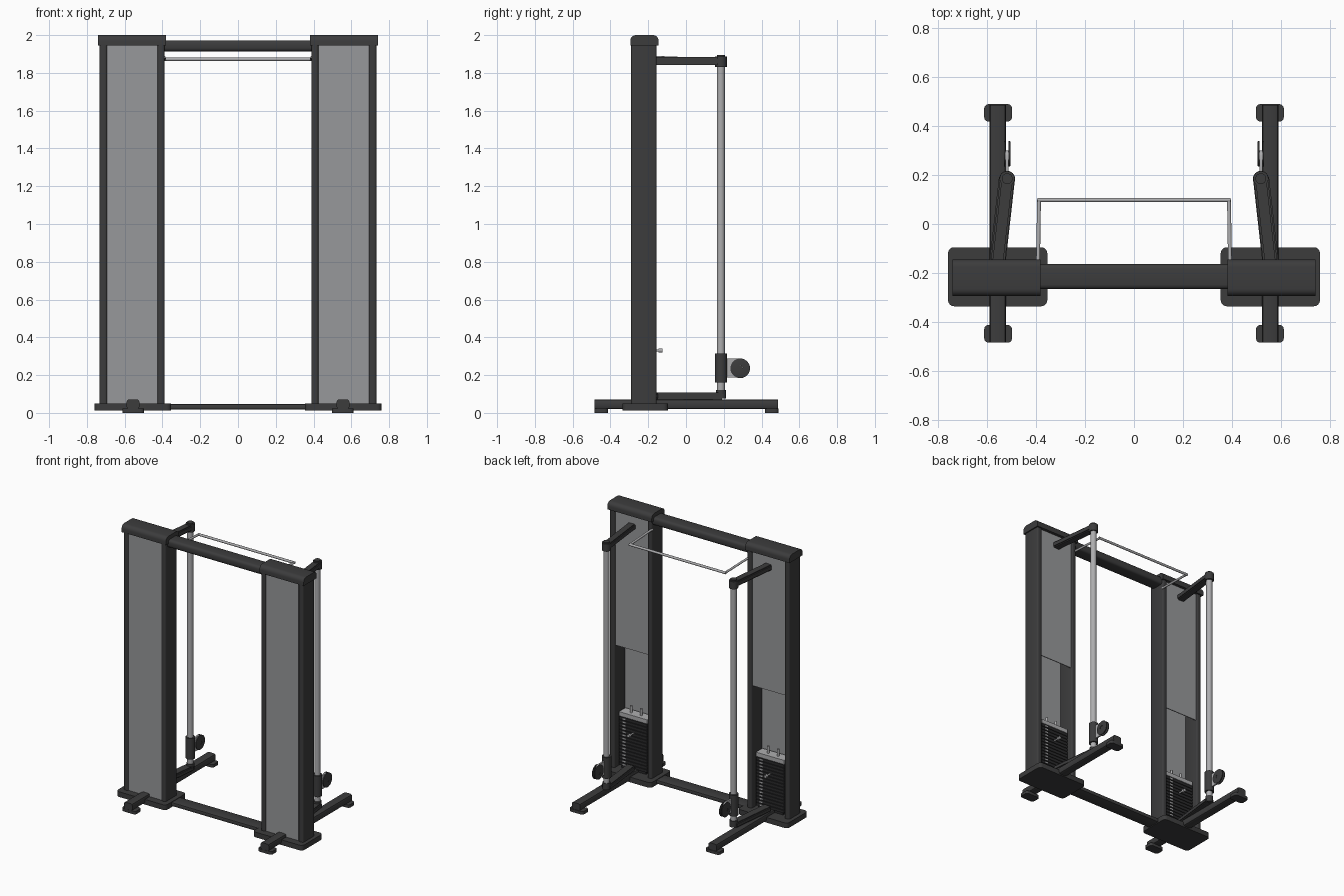
import bpy, bmesh, math
from mathutils import Vector

if "Cube" in bpy.data.objects:
    bpy.data.objects.remove(bpy.data.objects["Cube"])


def mat(name, v):
    m = bpy.data.materials.new(name)
    m.diffuse_color = (v[0], v[1], v[2], 1)
    m.use_nodes = True
    m.node_tree.nodes["Principled BSDF"].inputs["Base Color"].default_value = m.diffuse_color
    return m


DARK = mat("charcoal frame", (0.045, 0.045, 0.046))
PANEL = mat("grey panel", (0.31, 0.315, 0.325))
STEEL = mat("brushed steel", (0.42, 0.42, 0.43))
BLACK = mat("black plates", (0.022, 0.022, 0.023))


def finish(name, bm, m):
    bmesh.ops.recalc_face_normals(bm, faces=bm.faces)
    me = bpy.data.meshes.new(name)
    bm.to_mesh(me)
    bm.free()
    ob = bpy.data.objects.new(name, me)
    bpy.context.collection.objects.link(ob)
    me.materials.append(m)
    bpy.ops.object.select_all(action='DESELECT')
    ob.select_set(True)
    bpy.context.view_layer.objects.active = ob
    bpy.ops.object.shade_smooth_by_angle(angle=math.radians(35))
    return ob


def box(name, x, y, z, m, r=0.0, axis=None, seg=3, top_only=False):
    """Box from (min, max) ranges; rounds the edges that run along axis."""
    bm = bmesh.new()
    bmesh.ops.create_cube(bm, size=1)
    for v in bm.verts:
        v.co = [a[0] + (c + 0.5) * (a[1] - a[0]) for a, c in zip((x, y, z), v.co)]
    if r:
        def pick(e):
            d = e.verts[1].co - e.verts[0].co
            along = axis is None or abs(d[axis]) > 0.99 * d.length
            high = min(v.co.z for v in e.verts) > (z[0] + z[1]) / 2
            return along and (high or not top_only)
        bmesh.ops.bevel(bm, geom=[e for e in bm.edges if pick(e)], offset=r,
                        segments=seg, affect='EDGES', profile=0.5)
    return finish(name, bm, m)


def rod(name, a, b, r, m, n=20):
    """Cylinder between two points."""
    a, b = Vector(a), Vector(b)
    bm = bmesh.new()
    bmesh.ops.create_cone(bm, cap_ends=True, segments=n, radius1=r, radius2=r, depth=(b - a).length)
    q = (b - a).to_track_quat('Z', 'Y')
    for v in bm.verts:
        v.co = q @ v.co + (a + b) / 2
    return finish(name, bm, m)


def arm(name, p, q, half, z, m):
    """Flat bevelled bar from p to q in plan."""
    p, q = Vector(p), Vector(q)
    d = (q - p).normalized()
    n = Vector((-d.y, d.x)) * half
    bm = bmesh.new()
    f = bm.faces.new([bm.verts.new((c.x, c.y, z[0])) for c in (p - n, p + n, q + n, q - n)])
    up = bmesh.ops.extrude_face_region(bm, geom=[f])
    for v in up['geom']:
        if isinstance(v, bmesh.types.BMVert):
            v.co.z = z[1]
    bmesh.ops.bevel(bm, geom=bm.edges[:], offset=0.007, segments=2, affect='EDGES')
    return finish(name, bm, m)


def lathe_x(name, c, profile, m, n=28):
    """Ring turned about the x axis from a closed (x, radius) profile."""
    bm = bmesh.new()
    rings = []
    for i in range(n):
        t = 2 * math.pi * i / n
        rings.append([bm.verts.new((c[0] + x, c[1] + r * math.cos(t), c[2] + r * math.sin(t)))
                      for x, r in profile])
    k = len(profile)
    for i in range(n):
        a, b = rings[i], rings[(i + 1) % n]
        for j in range(k):
            bm.faces.new((a[j], a[(j + 1) % k], b[(j + 1) % k], b[j]))
    return finish(name, bm, m)


for s, side in ((-1, "left"), (1, "right")):
    def X(a, b):
        return tuple(sorted((s * a, s * b)))

    # Tower: side posts, cap, panels
    for nm, a, b in (("inner", 0.388, 0.426), ("outer", 0.692, 0.733)):
        box(f"{side}_{nm}_post", X(a, b), (-0.29, -0.155), (0.04, 1.95), DARK, 0.012, 2)
    box(f"{side}_tower_cap", X(0.381, 0.742), (-0.295, -0.145), (1.945, 2.0), DARK, 0.03, 0, 5, True)
    box(f"{side}_front_panel", X(0.42, 0.70), (-0.282, -0.276), (0.045, 1.95), PANEL)
    box(f"{side}_back_panel", X(0.42, 0.70), (-0.172, -0.166), (0.95, 1.95), PANEL)

    # Weight stack with selector pin
    cx = s * 0.558
    for i in range(15):
        z = 0.07 + i * 0.024
        box(f"{side}_weight_plate", (cx - 0.115, cx + 0.115), (-0.255, -0.18), (z, z + 0.02), BLACK)
        box(f"{side}_plate_label", (cx + 0.06, cx + 0.085), (-0.181, -0.178), (z + 0.005, z + 0.015), STEEL)
    box(f"{side}_stack_core", (cx - 0.10, cx + 0.10), (-0.245, -0.19), (0.05, 0.43), BLACK)
    box(f"{side}_stack_top_plate", (cx - 0.115, cx + 0.115), (-0.255, -0.18), (0.43, 0.46), STEEL)
    for dx in (-0.04, 0.04):
        rod(f"{side}_stack_peg", (cx + dx, -0.218, 0.45), (cx + dx, -0.218, 0.51), 0.009, STEEL, 12)
    rod(f"{side}_selector_pin", (cx, -0.19, 0.33), (cx, -0.14, 0.33), 0.006, STEEL, 12)
    rod(f"{side}_selector_knob", (cx, -0.145, 0.33), (cx, -0.125, 0.33), 0.011, STEEL, 14)

    # Base plate, floor beam and pads
    box(f"{side}_base_plate", X(0.354, 0.76), (-0.336, -0.095), (0.012, 0.05), DARK, 0.025, 2, 4)
    box(f"{side}_floor_beam", X(0.522, 0.59), (-0.484, 0.486), (0.02, 0.072), DARK, 0.014, 1, 2)
    for y in ((-0.485, -0.412), (0.418, 0.49)):
        box(f"{side}_foot_pad", X(0.498, 0.612), y, (0.0, 0.022), DARK, 0.018, 2, 3)

    # Swivel column held by two arms
    px, py = s * 0.518, 0.185
    arm(f"{side}_lower_arm", (s * 0.558, -0.16), (px, py + 0.01), 0.033, (0.072, 0.108), DARK)
    arm(f"{side}_upper_arm", (s * 0.558, -0.17), (px, py), 0.029, (1.843, 1.884), DARK)
    rod(f"{side}_column", (px, py, 0.09), (px, py, 1.85), 0.021, STEEL, 24)
    rod(f"{side}_column_foot", (px, py, 0.075), (px, py, 0.122), 0.027, DARK, 24)
    rod(f"{side}_column_cap", (px, py, 1.832), (px, py, 1.888), 0.031, DARK, 24)
    rod(f"{side}_column_cap_top", (px, py, 1.885), (px, py, 1.896), 0.022, DARK, 24)

    # Sliding carriage with pulley
    rod(f"{side}_carriage", (px, py, 0.16), (px, py, 0.315), 0.032, DARK, 24)
    box(f"{side}_pulley_bracket", (px - 0.006, px + 0.006), (0.20, 0.30), (0.188, 0.288), STEEL, 0.02, 0, 3)
    for d in (-1, 1):
        x0 = d * 0.006
        lathe_x(f"{side}_pulley_cheek", (px, 0.287, 0.236),
                [(x0, 0.052), (x0 + d * 0.006, 0.052), (x0 + d * 0.008, 0.046), (x0 + d * 0.008, 0.014), (x0, 0.014)],
                DARK)
    rod(f"{side}_pulley_axle", (px - 0.012, 0.287, 0.236), (px + 0.012, 0.287, 0.236), 0.014, DARK, 16)

    # Pull-up handle side rod
    rod(f"{side}_handle_rod", (s * 0.392, -0.165, 1.882), (s * 0.388, 0.1, 1.872), 0.008, STEEL, 14)

# Crossbars between the towers
box("top_crossbar", (-0.39, 0.39), (-0.266, -0.164), (1.914, 1.972), DARK, 0.018, 0, 3)
box("bottom_crossbar", (-0.37, 0.37), (-0.266, -0.164), (0.018, 0.046), DARK, 0.006, 0, 2)
rod("pull_up_bar", (-0.394, 0.098, 1.872), (0.394, 0.098, 1.872), 0.009, STEEL, 14)
